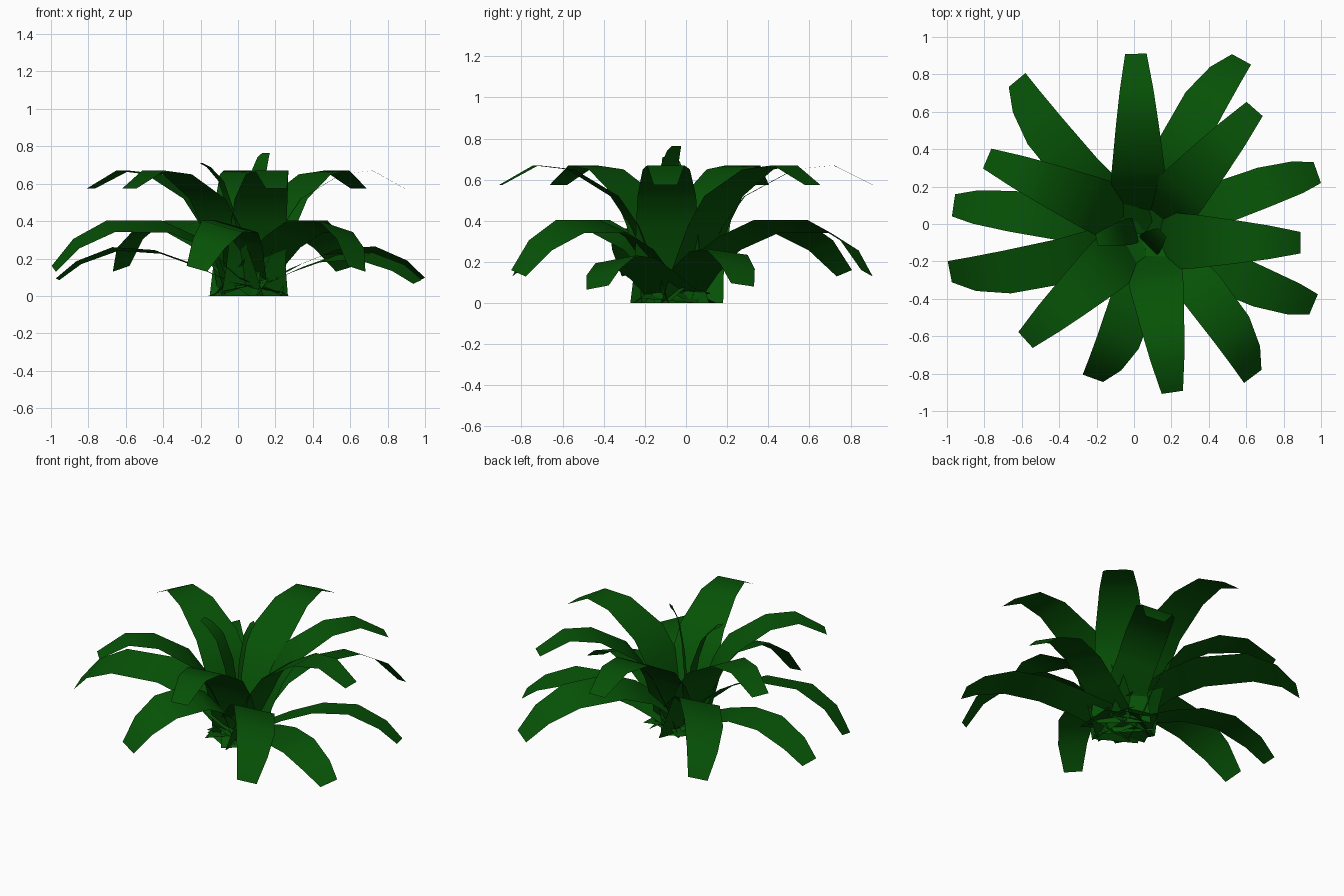
import bpy
import bmesh
from math import sin, cos, radians
from mathutils import Vector

cube = bpy.data.objects.get("Cube")
if cube:
    bpy.data.objects.remove(cube, do_unlink=True)

green = bpy.data.materials.new("leaf_green")
green.use_nodes = True
colour = (0.002, 0.085, 0.002, 1)
green.diffuse_color = colour
green.node_tree.nodes["Principled BSDF"].inputs["Base Color"].default_value = colour

CROWN = (0.06, -0.05)

# Leaf profiles: (share of reach, height, width)
UPPER = [(.07, 0, .36), (.13, .16, .32), (.24, .38, .3), (.35, .52, .285),
         (.6, .65, .23), (.8, .67, .18), (1, .575, .115)]
MIDDLE = [(-.15, 0, .27), (.07, .13, .25), (.26, .30, .24), (.44, .385, .25),
          (.72, .385, .24), (.89, .29, .19), (1, .15, .12)]
LOWER = [(-.19, .01, .28), (.08, .06, .25), (.28, .155, .23), (.48, .225, .23),
         (.7, .24, .22), (.89, .17, .18), (1, .085, .12)]
UPRIGHT = [(0, 0, .12), (.1, .25, .14), (.25, .48, .14), (.5, .66, .12),
           (.8, .74, .09), (1, .765, .06)]


def leaf(name, profile, tip, roll=0, lift=1, crown=CROWN):
    """One flat strip from the crown to the tip, rolled about its own axis."""
    root = Vector(crown)
    reach = Vector(tip) - root
    ahead = reach.normalized()
    side = Vector((-ahead.y, ahead.x))
    c, s = cos(radians(roll)), sin(radians(roll))
    bm = bmesh.new()
    last = None
    for share, height, width in profile:
        row = []
        for across in (-width / 2, width / 2):
            # The foot of a leaf lies flat on the ground, the rest is rolled
            lateral, z = across, 0
            if height > 0:
                lateral = across * c + (height - profile[-1][1]) * s
                z = max(0, height * c * lift - across * s)
            p = root + reach * share + side * lateral
            row.append(bm.verts.new((p.x, p.y, z)))
        if last:
            bm.faces.new((last[1], last[0], row[0], row[1]))
        last = row
    mesh = bpy.data.meshes.new(name)
    bm.to_mesh(mesh)
    bm.free()
    mesh.materials.append(green)
    for face in mesh.polygons:
        face.use_smooth = True
    obj = bpy.data.objects.new(name, mesh)
    bpy.context.collection.objects.link(obj)


# Upper ring of arching leaves
for i, (tip, crown) in enumerate([((.01, .91), (.03, -.05)),
                                  ((.205, -.9), (.08, -.05)),
                                  ((.89, -.1), (.04, -.09)),
                                  ((-.785, .35), (.06, -.01)),
                                  ((-.58, -.62), (.06, -.04)),
                                  ((.645, .615), (.06, -.05))]):
    leaf(f"upper_leaf_{i + 1}", UPPER, tip, crown=crown)

# Middle ring, each leaf rolled to one side
for i, tip in enumerate([(-.625, .77), (-.985, -.255), (-.22, -.825),
                         (.635, -.815), (.575, .88)]):
    leaf(f"middle_leaf_{i + 1}", MIDDLE, tip, roll=15)

# Low drooping leaves
for i, (tip, roll, lift) in enumerate([((-.965, .1), -5, 1.05),
                                       ((.96, -.43), -10, .9),
                                       ((.98, .275), 8, 1.05)]):
    leaf(f"lower_leaf_{i + 1}", LOWER, tip, roll, lift)

# Young narrow leaves in the heart
leaf("heart_leaf_1", UPRIGHT, (.15, -.045), crown=(.07, -.12))
leaf("heart_leaf_2", UPRIGHT, (-.2, -.085), lift=.93, crown=(.02, -.03))
